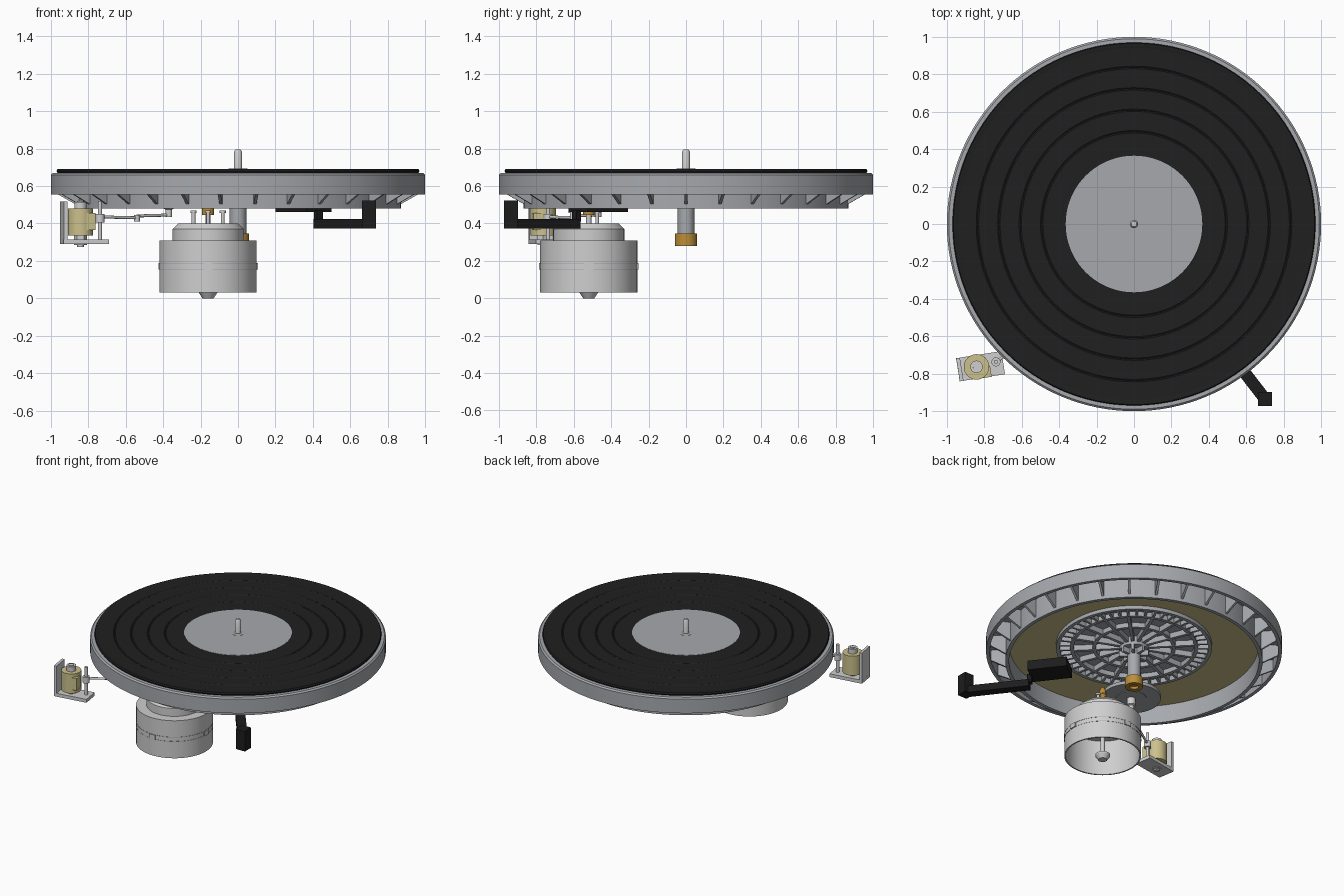
import bpy, bmesh, math
from mathutils import Matrix, Vector

cube = bpy.data.objects.get("Cube")
if cube:
    bpy.data.objects.remove(cube, do_unlink=True)


def material(name, color):
    m = bpy.data.materials.new(name)
    m.use_nodes = True
    m.diffuse_color = (*color, 1)
    m.node_tree.nodes["Principled BSDF"].inputs["Base Color"].default_value = (*color, 1)
    return m


GREY = material("platter grey", (0.38, 0.395, 0.42))
LIGHT = material("light metal", (0.62, 0.62, 0.62))
BLACK = material("black plastic", (0.012, 0.012, 0.012))
VINYL = material("black vinyl", (0.014, 0.014, 0.014))
CREAM = material("pale yellow", (0.6, 0.53, 0.26))
BRASS = material("brass", (0.5, 0.27, 0.04))


def finish(name, bm, mat, smooth=False):
    bmesh.ops.recalc_face_normals(bm, faces=bm.faces)
    me = bpy.data.meshes.new(name)
    bm.to_mesh(me)
    bm.free()
    me.materials.append(mat)
    ob = bpy.data.objects.new(name, me)
    bpy.context.collection.objects.link(ob)
    if smooth:
        bpy.ops.object.select_all(action='DESELECT')
        ob.select_set(True)
        bpy.context.view_layer.objects.active = ob
        bpy.ops.object.shade_smooth_by_angle(angle=math.radians(30))
    return ob


def lathe(name, profile, mat, at=(0, 0), n=48):
    """Turn a closed (radius, height) outline around a vertical axis."""
    bm = bmesh.new()
    rings = []
    for k in range(n):
        a = math.tau * k / n
        rings.append([bm.verts.new((at[0] + r * math.cos(a), at[1] + r * math.sin(a), z))
                      for r, z in profile])
    count = len(profile)
    for k in range(n):
        p, q = rings[k], rings[(k + 1) % n]
        for i in range(count):
            j = (i + 1) % count
            if profile[i][0] or profile[j][0]:
                bm.faces.new((p[i], q[i], q[j], p[j]))
    bmesh.ops.remove_doubles(bm, verts=bm.verts, dist=1e-5)
    return finish(name, bm, mat, True)


def rod(name, r, z0, z1, mat, at=(0, 0), n=32):
    return lathe(name, [(0, z0), (r, z0), (r, z1), (0, z1)], mat, at, n)


def tube(name, r0, r1, z0, z1, mat, at=(0, 0), n=48):
    return lathe(name, [(r0, z0), (r1, z0), (r1, z1), (r0, z1)], mat, at, n)


def add_box(bm, size, center, angle=0):
    m = (Matrix.Translation(center) @ Matrix.Rotation(angle, 4, 'Z')
         @ Matrix.Diagonal((*size, 1)))
    bmesh.ops.create_cube(bm, size=1, matrix=m)


def box(name, size, center, mat, angle=0):
    bm = bmesh.new()
    add_box(bm, size, center, angle)
    return finish(name, bm, mat)


def spokes(name, count, r0, r1, width, z0, z1, mat):
    bm = bmesh.new()
    for k in range(count):
        a = math.tau * k / count
        r = (r0 + r1) / 2
        add_box(bm, (r1 - r0, width, z1 - z0),
                (r * math.cos(a), r * math.sin(a), (z0 + z1) / 2), a)
    return finish(name, bm, mat)


def bar(name, a, b, r, mat):
    """Round rod between two points."""
    a, b = Vector(a), Vector(b)
    d = b - a
    bm = bmesh.new()
    m = Matrix.Translation((a + b) / 2) @ d.to_track_quat('Z', 'Y').to_matrix().to_4x4()
    bmesh.ops.create_cone(bm, cap_ends=True, segments=16, radius1=r, radius2=r,
                          depth=d.length, matrix=m)
    return finish(name, bm, mat, True)


# Platter: top plate, outer rim and deeper inner skirt
lathe("platter", [(0, 0.67), (0.99, 0.67), (1, 0.66), (1, 0.555), (0.975, 0.555),
                  (0.975, 0.64), (0.87, 0.64), (0.87, 0.48), (0.845, 0.48),
                  (0.845, 0.62), (0, 0.62)], GREY, n=128)

# Triangular gussets between the skirt and the rim
bm = bmesh.new()
COUNT = 30
for k in range(COUNT):
    turn = Matrix.Rotation(math.tau * k / COUNT, 4, 'Z')
    sides = [[bm.verts.new(turn @ Vector((r, w, z)))
              for r, z in ((0.865, 0.5), (0.98, 0.565), (0.98, 0.645), (0.865, 0.645))]
             for w in (-0.008, 0.008)]
    bm.faces.new(sides[0])
    bm.faces.new(sides[1])
    for i in range(4):
        j = (i + 1) % 4
        bm.faces.new((sides[0][i], sides[0][j], sides[1][j], sides[1][i]))
finish("rim_gussets", bm, GREY)

# Underside of the platter
tube("underside_sheet", 0.525, 0.845, 0.612, 0.621, CREAM, n=96)
for r in (0.27, 0.42, 0.515):
    tube("rib_ring", r - 0.012, r + 0.012, 0.585, 0.621, GREY, n=96)
spokes("hub_spokes", 16, 0.08, 0.42, 0.022, 0.58, 0.621, GREY)
spokes("outer_teeth", 48, 0.42, 0.51, 0.016, 0.588, 0.621, GREY)
rod("hub", 0.1, 0.56, 0.621, GREY)
spokes("hub_ribs", 8, 0.04, 0.1, 0.02, 0.52, 0.57, GREY)

# Bearing and spindle
rod("bearing_tube", 0.045, 0.33, 0.6, GREY)
tube("bearing_cap", 0.03, 0.06, 0.28, 0.345, BRASS)
rod("bearing_plug", 0.032, 0.3, 0.33, BRASS)
lathe("spindle", [(0, 0.66), (0.022, 0.66), (0.022, 0.78), (0.014, 0.795), (0, 0.795)], LIGHT)
tube("spindle_collar", 0.02, 0.05, 0.68, 0.693, GREY)

# Record with shallow grooves and wider bands, and its label
outline = [(0.3, 0.67), (0.965, 0.67), (0.97, 0.68), (0.965, 0.69), (0.95, 0.69)]
GROOVES = 44
step = (0.945 - 0.385) / GROOVES
for k in range(GROOVES):
    r = 0.945 - k * step
    deep = 0.0035 if k % 9 == 8 else 0.0015
    outline += [(r, 0.689), (r - step / 2, 0.689 - deep)]
outline += [(0.37, 0.69), (0.3, 0.69)]
lathe("record", outline, VINYL, n=96)
rod("record_label", 0.365, 0.685, 0.692, GREY, n=96)

# Motor: open-bottomed can, shouldered top and rotor
M = (-0.16, -0.52)
lathe("motor_can", [(0, 0.4), (0.16, 0.4), (0.19, 0.37), (0.19, 0.31), (0.26, 0.31),
                    (0.26, 0.03), (0.25, 0.03), (0.25, 0.29), (0, 0.29)], LIGHT, M, 64)
for z in (0.155, 0.187):
    tube("motor_seam", 0.255, 0.2615, z - 0.002, z + 0.002, GREY, M, 64)
bm = bmesh.new()
for k in range(4):
    a = math.tau * k / 4
    add_box(bm, (0.012, 0.05, 0.034),
            (M[0] + 0.26 * math.cos(a), M[1] + 0.26 * math.sin(a), 0.171), a)
finish("motor_tabs", bm, LIGHT)
rod("motor_shaft", 0.014, 0.02, 0.5, LIGHT, M)
lathe("motor_foot", [(0, 0), (0.03, 0), (0.05, 0.03), (0.05, 0.04), (0, 0.045)], LIGHT, M)
lathe("motor_pulley", [(0, 0.445), (0.032, 0.445), (0.032, 0.48), (0.022, 0.485),
                       (0.03, 0.5), (0.022, 0.515), (0.024, 0.53), (0.012, 0.56),
                       (0, 0.57)], BRASS, M)
for k in range(3):
    a = math.radians(30 + 120 * k)
    p = (M[0] + 0.09 * math.cos(a), M[1] + 0.09 * math.sin(a))
    rod("motor_post", 0.01, 0.39, 0.46, LIGHT, p, 16)
    rod("motor_post_cap", 0.017, 0.455, 0.468, LIGHT, p, 16)

# Idler wheel running inside the skirt
W = (-0.37, -0.47)
tube("idler_tyre", 0.1, 0.2, 0.535, 0.56, GREY, W)
rod("idler_disc", 0.105, 0.53, 0.565, GREY, W)
lathe("idler_shaft", [(0, 0.435), (0.018, 0.435), (0.018, 0.475), (0.03, 0.48),
                      (0.03, 0.53), (0, 0.53)], LIGHT, W)

# Solenoid on its angled bracket
A = math.radians(9)
C = Vector((-0.82, -0.76))


def local(x, y):
    return C + Matrix.Rotation(A, 2) @ Vector((x, y))


box("bracket_base", (0.245, 0.125, 0.025), (*C, 0.302), LIGHT, A)
box("bracket_wall", (0.02, 0.125, 0.225), (*local(-0.112, 0), 0.405), LIGHT, A)
S = local(-0.022, 0)
rod("solenoid_coil", 0.068, 0.335, 0.48, CREAM, S)
box("solenoid_terminal", (0.05, 0.06, 0.09), (*local(0.025, -0.035), 0.41), CREAM, A)
tube("solenoid_sleeve", 0.018, 0.033, 0.47, 0.515, LIGHT, S)
rod("solenoid_core", 0.018, 0.275, 0.52, LIGHT, S)
rod("solenoid_nut", 0.035, 0.285, 0.34, LIGHT, S, 6)

# Pivot post and link to the idler
P = local(0.085, 0.01)
rod("pivot_post", 0.011, 0.3, 0.52, LIGHT, P)
rod("pivot_collar", 0.024, 0.405, 0.45, LIGHT, P)
E = Vector((-0.54, -0.6))
bar("link_rod", (*P, 0.435), (*E, 0.43), 0.008, LIGHT)
rod("link_joint", 0.015, 0.41, 0.445, LIGHT, E)
bar("link_tip", (*E, 0.44), (*W, 0.445), 0.008, LIGHT)

# Black pickup arm with its upright and head
U = Vector((0.61, -0.79))
T = math.atan2(U.y, U.x)
tip, root = Vector((0.7, -0.935)), Vector((0.43, -0.585))
mid = (tip + root) / 2
box("sensor_arm", ((tip - root).length, 0.065, 0.052), (*mid, 0.398), BLACK, T)
box("sensor_upright", (0.075, 0.075, 0.15), (*tip, 0.447), BLACK)
box("sensor_head", (0.27, 0.17, 0.07), (0.35, -0.47, 0.496), BLACK, T)
box("sensor_joint", (0.03, 0.04, 0.06), (*(root - U * 0.0), 0.44), BLACK, T)
